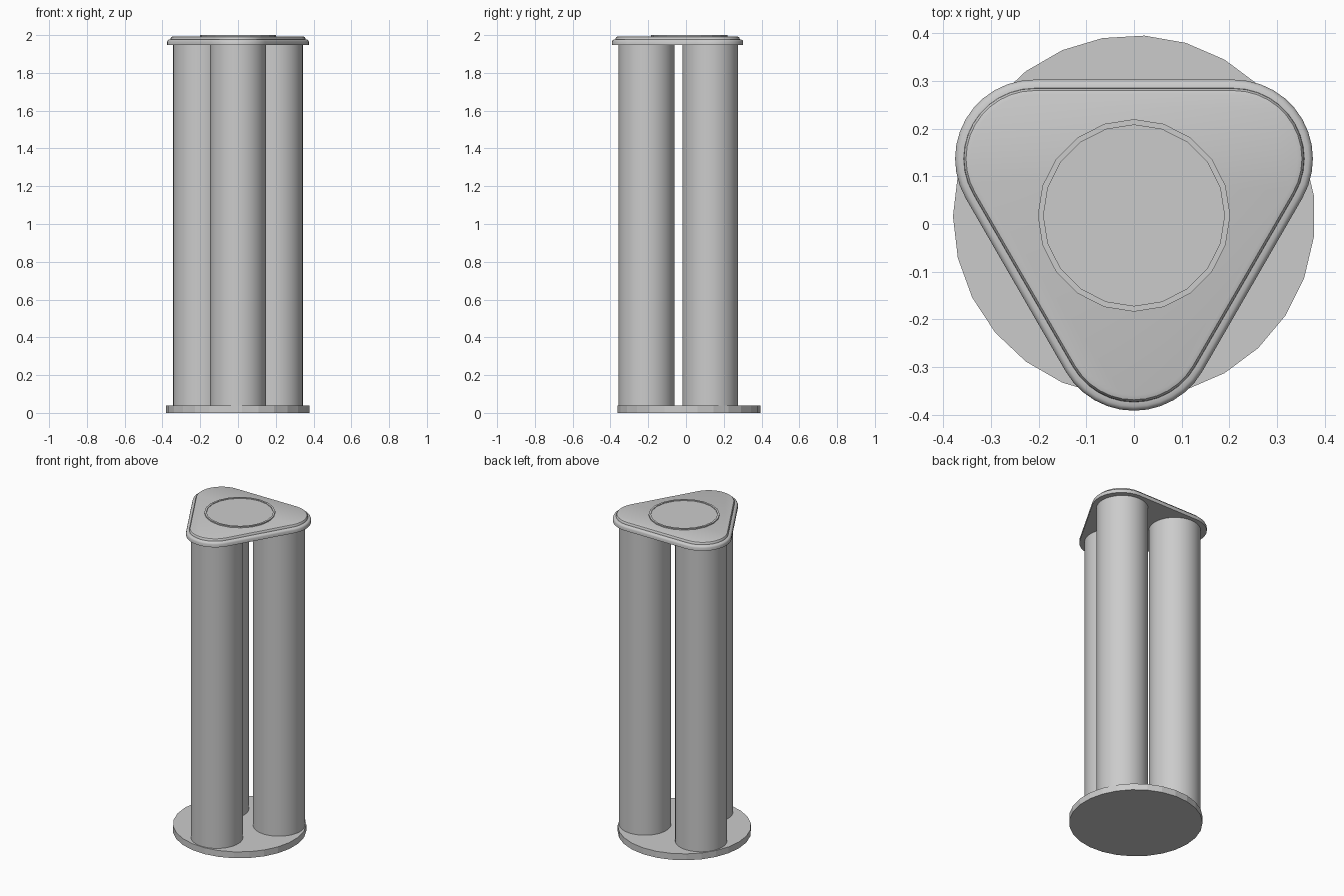
import bpy, bmesh
from math import sin, cos, pi, radians

cube = bpy.data.objects.get("Cube")
if cube:
    bpy.data.objects.remove(cube, do_unlink=True)

CY = 0.016   # common centre line of base, columns and cap

grey = bpy.data.materials.new("plain_grey")
grey.use_nodes = True
colour = (0.6, 0.6, 0.6, 1)
grey.diffuse_color = colour
grey.node_tree.nodes["Principled BSDF"].inputs["Base Color"].default_value = colour


def loft(name, outline, profile, centre=(0, CY), smooth=True):
    """Stack outline(offset) rings at the profile heights and close both ends."""
    bm = bmesh.new()
    rings = [[bm.verts.new((x + centre[0], y + centre[1], z)) for x, y in outline(r)]
             for r, z in profile]
    n = len(rings[0])
    for low, high in zip(rings, rings[1:]):
        for i in range(n):
            j = (i + 1) % n
            bm.faces.new((low[i], low[j], high[j], high[i]))
    bm.faces.new(rings[0][::-1])
    bm.faces.new(rings[-1])
    mesh = bpy.data.meshes.new(name)
    bm.to_mesh(mesh)
    bm.free()
    mesh.materials.append(grey)
    ob = bpy.data.objects.new(name, mesh)
    bpy.context.collection.objects.link(ob)
    if smooth:
        bpy.ops.object.select_all(action='DESELECT')
        ob.select_set(True)
        bpy.context.view_layer.objects.active = ob
        bpy.ops.object.shade_smooth_by_angle(angle=radians(35))
    return ob


def circle(sides, start=pi):
    return lambda r: [(r * cos(start + 2 * pi * i / sides), r * sin(start + 2 * pi * i / sides))
                      for i in range(sides)]


def rounded_triangle(inset, reach=0.242, radius=0.166, steps=12):
    points = []
    for corner in (-90, 30, 150):
        a = radians(corner)
        for k in range(steps + 1):
            t = a + radians(-60 + 120 * k / steps)
            points.append((reach * cos(a) + (radius - inset) * cos(t),
                           reach * sin(a) + (radius - inset) * sin(t)))
    return points


# Round base plate
loft("base_plate", circle(27), [(0.38, 0), (0.38, 0.04)], smooth=False)

# Three columns, one at the front and two at the back
for name, angle in (("front_column", -90), ("left_column", 30), ("right_column", 150)):
    a = radians(angle)
    loft(name, circle(40), [(0.148, 0.04), (0.148, 1.95)],
         (0.225 * cos(a), CY + 0.225 * sin(a)))

# Rounded triangular cap with a stepped, softened rim
loft("top_cap", rounded_triangle,
     [(0, 1.947), (0, 1.965), (0.003, 1.972), (0.009, 1.976), (0.018, 1.977),
      (0.019, 1.984), (0.023, 1.99), (0.032, 1.993)])

# Round inlay with a thin raised rim
loft("top_disc", circle(20), [(0.202, 1.99), (0.202, 2.0), (0.19, 2.0), (0.19, 1.996)],
     (0, CY + 0.002), smooth=False)
